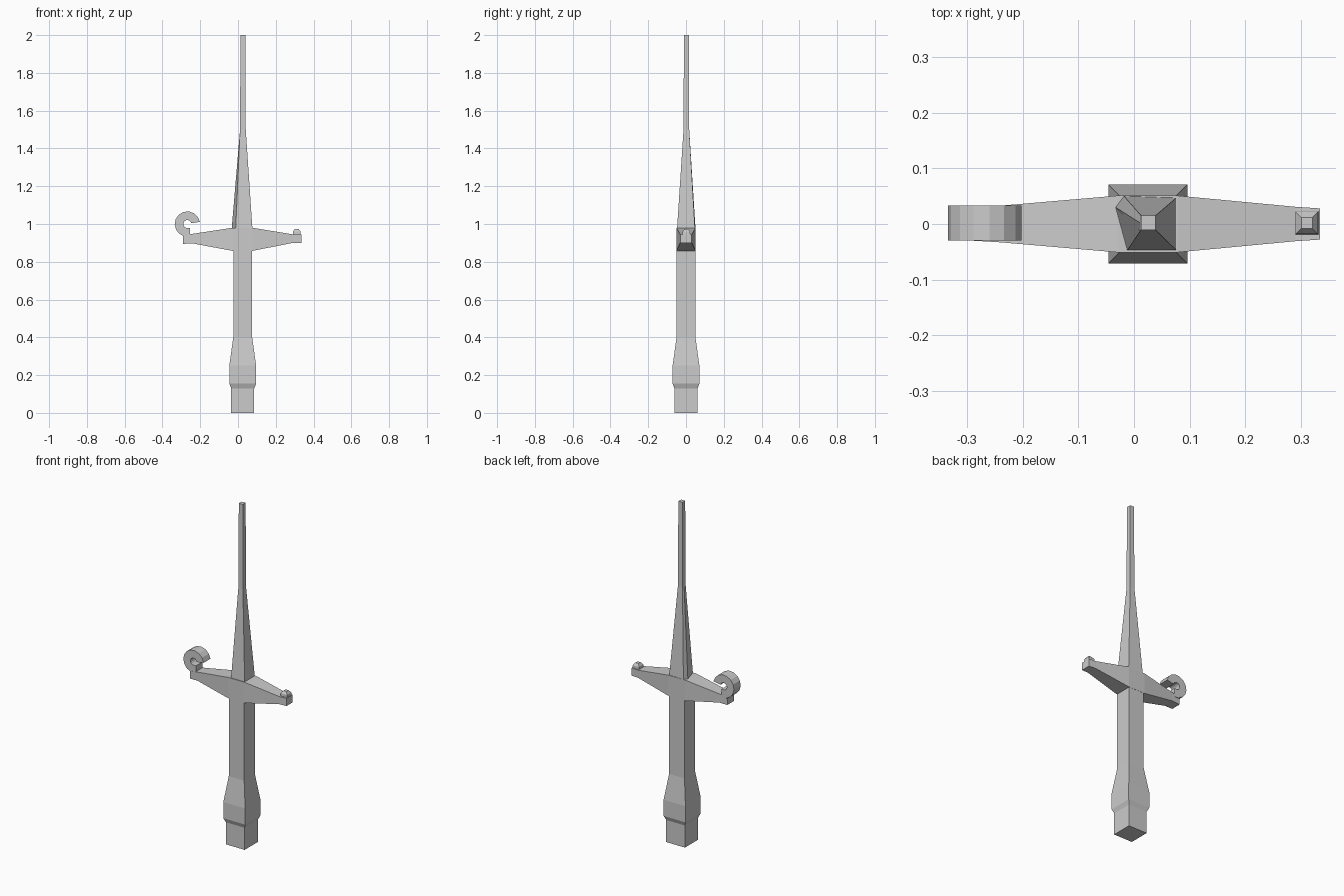
import bpy, bmesh
from math import sin, cos, radians

if "Cube" in bpy.data.objects:
    bpy.data.objects.remove(bpy.data.objects["Cube"])


def loft(name, rings):
    """Skin a list of equal-length point rings and cap both ends."""
    bm = bmesh.new()
    rows = [[bm.verts.new(p) for p in ring] for ring in rings]
    for a, b in zip(rows, rows[1:]):
        for i in range(len(a)):
            j = (i + 1) % len(a)
            bm.faces.new((a[i], a[j], b[j], b[i]))
    bm.faces.new(rows[0][::-1])
    bm.faces.new(rows[-1])
    bmesh.ops.recalc_face_normals(bm, faces=bm.faces)
    me = bpy.data.meshes.new(name)
    bm.to_mesh(me)
    bm.free()
    ob = bpy.data.objects.new(name, me)
    bpy.context.collection.objects.link(ob)
    return ob


CX = 0.025  # axis of the shaft


def square(z, h, x=CX, y=0.002):
    return [(x + sx * h, y + sy * h, z) for sx, sy in ((-1, -1), (1, -1), (1, 1), (-1, 1))]


# square grip with flared pommel
loft("grip", [square(z, h, y=0) for z, h in (
    (0, 0.061), (0.13, 0.061), (0.155, 0.071), (0.25, 0.071), (0.40, 0.05), (0.92, 0.05))])

# tapering blade with one chamfered corner, then a thin spike
base = [(-0.012, -0.047), (0.076, -0.047), (0.076, 0.047), (-0.018, 0.05), (-0.033, 0.03)]
blade = [[(x, y, z) for x, y in base] for z in (0.92, 0.98)]
for z, h in ((1.5, 0.015), (2.0, 0.013)):
    s = square(z, h, 0.026)
    mid = tuple((a + b) / 2 for a, b in zip(s[0], s[3]))
    blade.append(s + [mid])
loft("blade", blade)

# cross guard: (x, half depth, bottom, top)
guard = [(-0.29, 0.03, 0.895, 0.94), (-0.24, 0.033, 0.897, 0.948), (-0.03, 0.051, 0.858, 0.98),
         (0.078, 0.051, 0.858, 0.98), (0.29, 0.031, 0.90, 0.945), (0.335, 0.028, 0.90, 0.945)]
loft("cross_guard", [[(x, -h, b), (x, h, b), (x, h, t), (x, -h, t)] for x, h, b, t in guard])

# small knob on the right tip
loft("guard_knob", [square(0.94, 0.021, 0.311), square(0.96, 0.02, 0.311), square(0.974, 0.01, 0.311)])

# curled hook on the left tip with its stem
hook = []
for i in range(11):
    a = radians(10 + 245 * i / 10)
    ring = []
    for r, y in ((0.021, -0.03), (0.067, -0.03), (0.067, 0.033), (0.021, 0.033)):
        ring.append((-0.268 + r * cos(a), y, 1.0 + r * sin(a)))
    hook.append(ring)
loft("hook", hook)
loft("hook_stem", [[(x, y, z) for x, y in ((-0.288, -0.03), (-0.253, -0.03), (-0.253, 0.033), (-0.288, 0.033))]
                   for z in (0.93, 0.98)])
